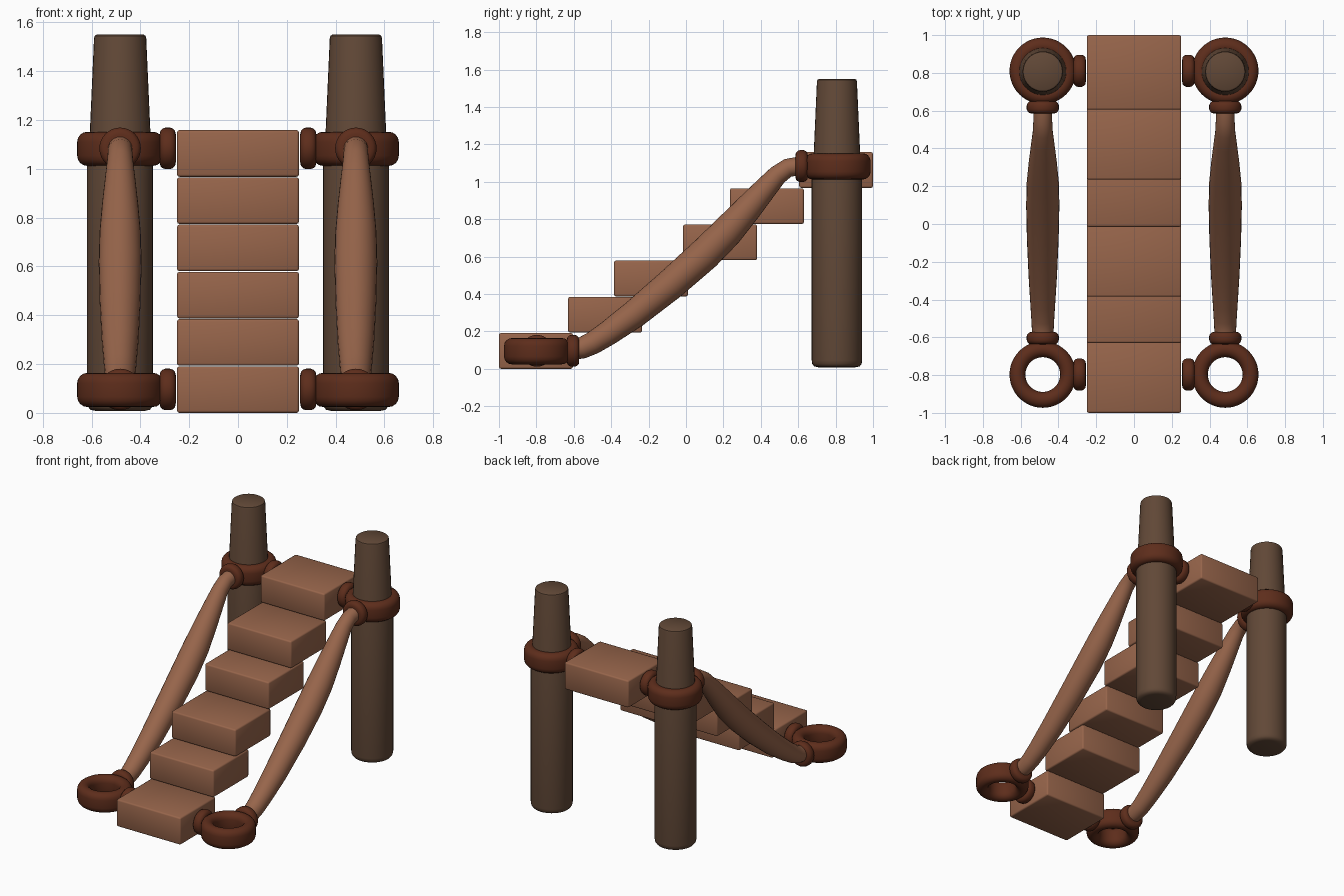
import bpy, bmesh, math
from mathutils import Vector, Matrix

if "Cube" in bpy.data.objects:
    bpy.data.objects.remove(bpy.data.objects["Cube"])


def material(name, rgb):
    m = bpy.data.materials.new(name)
    m.diffuse_color = (*rgb, 1)
    m.use_nodes = True
    m.node_tree.nodes["Principled BSDF"].inputs["Base Color"].default_value = m.diffuse_color
    return m


LIGHT = material("light_wood", (0.31, 0.13, 0.07))
DARK = material("dark_wood", (0.12, 0.065, 0.038))
ROPE = material("red_brown", (0.11, 0.026, 0.011))


def finish(name, bm, mat, angle=40):
    bmesh.ops.recalc_face_normals(bm, faces=bm.faces)
    me = bpy.data.meshes.new(name)
    bm.to_mesh(me)
    bm.free()
    me.materials.append(mat)
    ob = bpy.data.objects.new(name, me)
    bpy.context.collection.objects.link(ob)
    bpy.ops.object.select_all(action='DESELECT')
    ob.select_set(True)
    bpy.context.view_layer.objects.active = ob
    bpy.ops.object.shade_smooth_by_angle(angle=math.radians(angle))
    return ob


def lathe(name, profile, loc, mat, axis='Z', closed=False, n=32):
    """Revolve (radius, height) points; capped unless the profile is closed."""
    bm = bmesh.new()
    rot = {'Z': Matrix(), 'X': Matrix.Rotation(math.pi / 2, 4, 'Y'),
           'Y': Matrix.Rotation(-math.pi / 2, 4, 'X')}[axis]
    rings = []
    for r, h in profile:
        rings.append([bm.verts.new(rot @ Vector((r * math.cos(2 * math.pi * i / n),
                                                 r * math.sin(2 * math.pi * i / n), h)) + Vector(loc))
                      for i in range(n)])
    bridge(bm, rings, closed)
    return finish(name, bm, mat)


def bridge(bm, rings, closed=False):
    n = len(rings[0])
    pairs = list(zip(rings, rings[1:])) + ([(rings[-1], rings[0])] if closed else [])
    for a, b in pairs:
        for i in range(n):
            j = (i + 1) % n
            bm.faces.new((a[i], a[j], b[j], b[i]))
    if not closed:
        bm.faces.new(rings[0])
        bm.faces.new(rings[-1])


def collar(name, loc, axis):
    h = 0.033
    prof = [(0.058, -h), (0.072, -h + 0.003), (0.081, -h + 0.012), (0.085, -0.01),
            (0.085, 0.01), (0.081, h - 0.012), (0.072, h - 0.003), (0.058, h)]
    lathe(name, prof, loc, ROPE, axis)


# Stair treads
for k, y0 in enumerate((-1.0, -0.63, -0.385, -0.015, 0.235, 0.605)):
    bm = bmesh.new()
    bmesh.ops.create_cube(bm, size=1)
    bmesh.ops.scale(bm, vec=(0.5, 0.395, 0.191), verts=bm.verts)
    bmesh.ops.translate(bm, vec=(0, y0 + 0.1975, 0.0955 + k * 0.1935), verts=bm.verts)
    bmesh.ops.bevel(bm, geom=bm.edges[:], offset=0.01, segments=2, profile=0.5, affect='EDGES')
    finish(f"step_{k + 1}", bm, LIGHT, 60)

# Ring cross-section: upright capsule
ring_section = []
for s in (1, -1):
    for i in range(9):
        a = math.pi * i / 8 + (0 if s > 0 else math.pi)
        ring_section.append((0.134 + 0.042 * math.cos(a), s * 0.028 + 0.042 * math.sin(a)))

# Handrail path: y, z, radius
rail = [(-0.60, 0.105, 0.056), (-0.555, 0.112, 0.058), (-0.50, 0.137, 0.061), (-0.42, 0.188, 0.066),
        (-0.28, 0.289, 0.075), (-0.08, 0.453, 0.084), (0.10, 0.613, 0.088), (0.22, 0.733, 0.085),
        (0.33, 0.856, 0.074), (0.43, 0.970, 0.061), (0.49, 1.036, 0.053), (0.545, 1.074, 0.050),
        (0.61, 1.085, 0.050)]

for side, sx in (("left", -1), ("right", 1)):
    x = sx * 0.483
    # Tapered post
    lathe(f"{side}_post",
          [(0.10, 0.008), (0.122, 0.013), (0.132, 0.026), (0.135, 0.045), (0.135, 1.08),
           (0.125, 1.13), (0.107, 1.535), (0.104, 1.545), (0.096, 1.55)],
          (x, 0.807, 0), DARK)
    # Rings with a collar toward the stairs and one toward the rail
    for level, y, z, d in (("lower", -0.797, 0.094, 1), ("upper", 0.811, 1.082, -1)):
        lathe(f"{side}_{level}_ring", ring_section, (x, y, z), ROPE, closed=True, n=48)
        collar(f"{side}_{level}_step_collar", (sx * 0.288, y, z + 0.002), 'X')
        collar(f"{side}_{level}_rail_collar", (x, y + d * 0.193, z + 0.002), 'Y')
    # Bulging handrail swept along the path
    bm = bmesh.new()
    rings = []
    for k, (y, z, r) in enumerate(rail):
        a, b = rail[max(k - 1, 0)], rail[min(k + 1, len(rail) - 1)]
        t = Vector((0, b[0] - a[0], b[1] - a[1])).normalized()
        up = Vector((0, -t.z, t.y))
        rings.append([bm.verts.new(Vector((x, y, z)) + r * (math.cos(q) * Vector((1, 0, 0)) + math.sin(q) * up))
                      for q in (2 * math.pi * i / 24 for i in range(24))])
    bridge(bm, rings)
    finish(f"{side}_handrail", bm, LIGHT)
